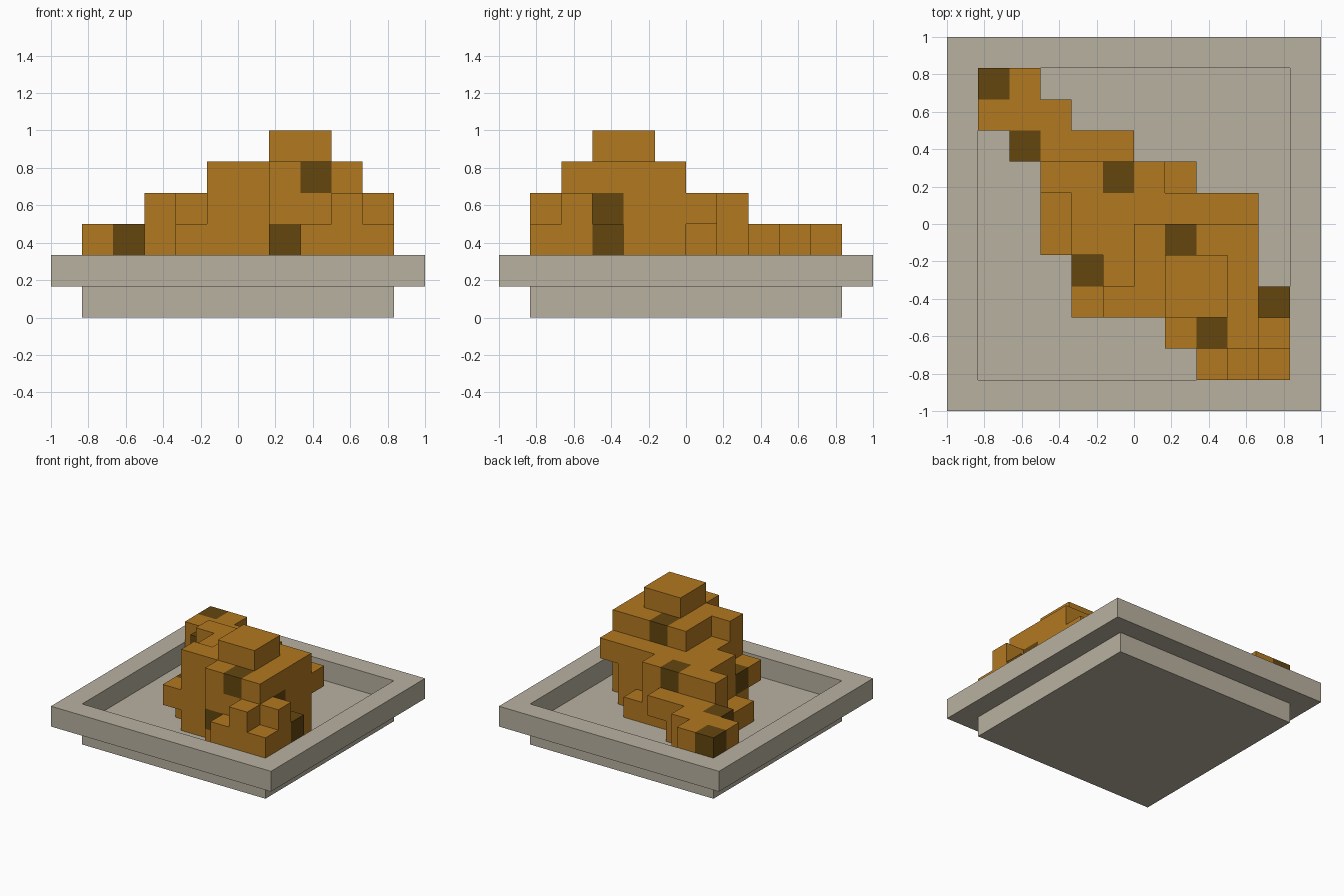
import bpy, bmesh
from mathutils import Vector

if "Cube" in bpy.data.objects:
    bpy.data.objects.remove(bpy.data.objects["Cube"], do_unlink=True)

U = 1 / 6  # block size


def material(name, rgb):
    m = bpy.data.materials.new(name)
    m.use_nodes = True
    m.diffuse_color = (*rgb, 1)
    bsdf = next(n for n in m.node_tree.nodes if n.type == 'BSDF_PRINCIPLED')
    bsdf.inputs["Base Color"].default_value = (*rgb, 1)
    return m


stone = material("pale_stone", (0.485, 0.44, 0.355))
amber = material("amber_brown", (0.445, 0.188, 0.0144))
dark = material("dark_brown", (0.127, 0.061, 0.0048))


def finish(name, bm, mats):
    mesh = bpy.data.meshes.new(name)
    bm.to_mesh(mesh)
    bm.free()
    for m in mats:
        mesh.materials.append(m)
    ob = bpy.data.objects.new(name, mesh)
    bpy.context.collection.objects.link(ob)
    return ob


# Tray base slab
bm = bmesh.new()
bmesh.ops.create_cube(bm, size=1)
for v in bm.verts:
    v.co = Vector((v.co.x * 10 * U, v.co.y * 10 * U, (v.co.z + 0.5) * U))
finish("tray_base", bm, [stone])

# Tray rim: a square ring extruded upwards
bm = bmesh.new()
corners = [(-1, -1), (1, -1), (1, 1), (-1, 1)]
outer = [bm.verts.new((x, y, U)) for x, y in corners]
inner = [bm.verts.new((x * 5 * U, y * 5 * U, U)) for x, y in corners]
ring = [bm.faces.new((outer[i], outer[(i + 1) % 4], inner[(i + 1) % 4], inner[i]))
        for i in range(4)]
ext = bmesh.ops.extrude_face_region(bm, geom=ring, use_keep_orig=True)
bmesh.ops.translate(bm, vec=(0, 0, U),
                    verts=[g for g in ext["geom"] if isinstance(g, bmesh.types.BMVert)])
bmesh.ops.recalc_face_normals(bm, faces=bm.faces)
finish("tray_rim", bm, [stone])

# Block heap: for each layer, row y -> first and last block along x
LAYERS = {
    1: {4: (-5, -4), 3: (-5, -3), 2: (-4, -2), 1: (-3, 1), 0: (-3, 2), -1: (-3, 3),
        -2: (-2, 3), -3: (-1, 4), -4: (1, 4), -5: (2, 4)},
    2: {4: (-5, -4), 3: (-5, -3), 2: (-4, -1), 1: (-3, 0), 0: (-2, 2), -1: (-2, 3),
        -2: (-2, 3), -3: (-2, 4), -4: (1, 4), -5: (2, 4)},
    3: {1: (-3, 0), 0: (-2, 3), -1: (-2, 3), -2: (-1, 3), -3: (-1, 3),
        -4: (1, 4), -5: (3, 3)},
    4: {-1: (0, 3), -2: (0, 3), -3: (-1, 3), -4: (1, 3)},
    5: {-2: (1, 2), -3: (1, 2)},
}
DARK = {(-5, 4, 2), (-4, 2, 2), (-2, -2, 2), (1, -4, 2), (4, -3, 2),
        (-1, 1, 3), (3, -3, 3), (1, -1, 4), (2, -4, 4)}
cells = {(x, y, z) for z, rows in LAYERS.items()
         for y, (a, b) in rows.items() for x in range(a, b + 1)}

# Only the exposed side of each block becomes a face
bm = bmesh.new()
for c in sorted(cells):
    for axis in range(3):
        for sign in (-1, 1):
            n = Vector((0, 0, 0))
            n[axis] = sign
            if tuple(int(c[i] + n[i]) for i in range(3)) in cells:
                continue
            s = Vector((0, 0, 0))
            s[(axis + 1) % 3] = 1
            t = n.cross(s)
            mid = Vector(c) + Vector((0.5, 0.5, 0.5)) + n / 2
            quad = [mid + (s * p + t * q) / 2
                    for p, q in ((-1, -1), (1, -1), (1, 1), (-1, 1))]
            f = bm.faces.new([bm.verts.new(v * U) for v in quad])
            f.material_index = int(c in DARK)
bmesh.ops.remove_doubles(bm, verts=bm.verts, dist=0.001)
finish("block_heap", bm, [amber, dark])
